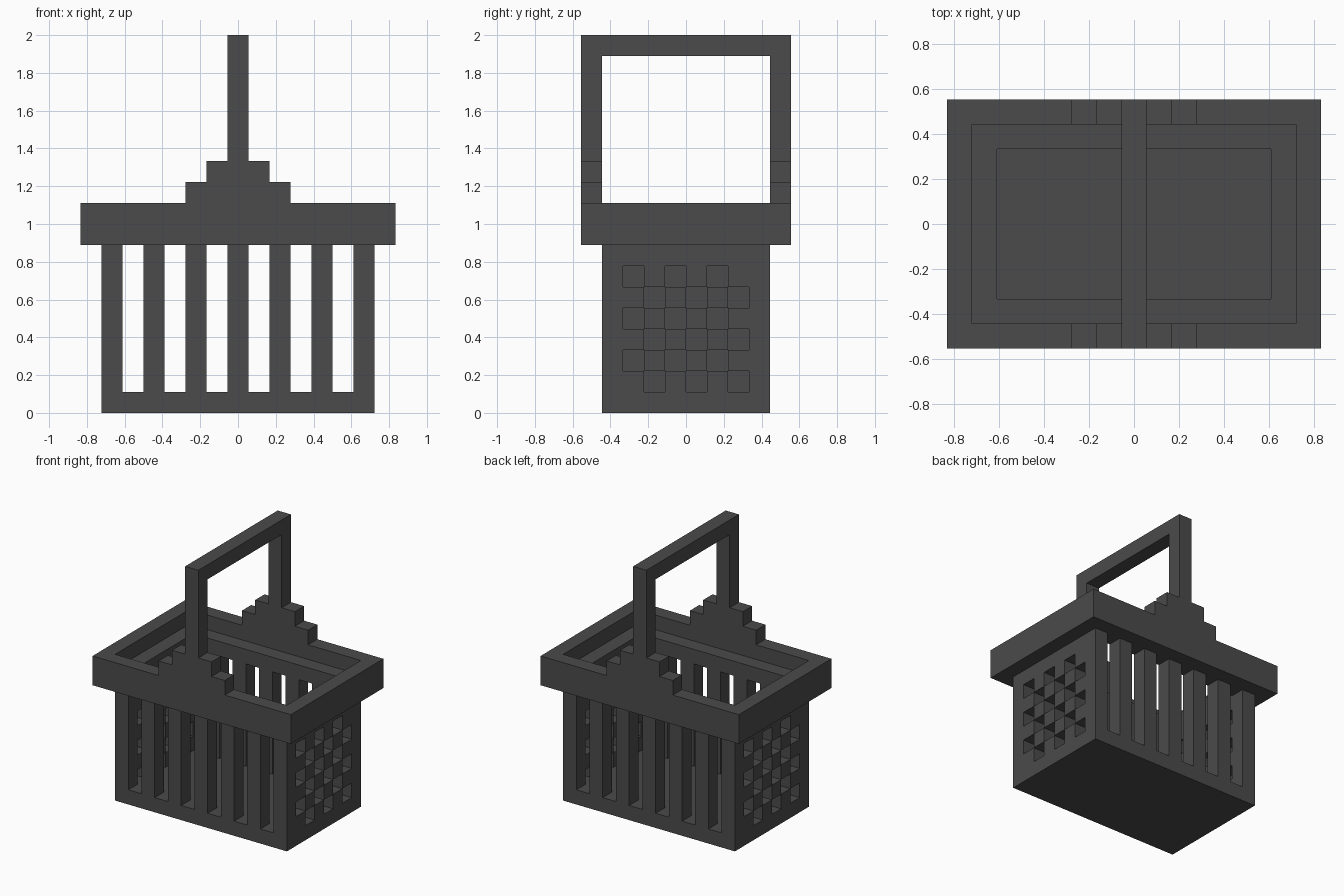
import bpy, bmesh
from mathutils import Vector

cube = bpy.data.objects.get("Cube")
if cube:
    bpy.data.objects.remove(cube, do_unlink=True)

U = 1 / 9  # one block; all sizes below are counted in blocks

# Single dark grey plastic
grey = bpy.data.materials.new("dark_grey")
colour = (0.07, 0.07, 0.07, 1)
grey.diffuse_color = colour
grey.use_nodes = True
bsdf = next(n for n in grey.node_tree.nodes if n.type == 'BSDF_PRINCIPLED')
bsdf.inputs["Base Color"].default_value = colour


def finish(name, bm):
    bmesh.ops.recalc_face_normals(bm, faces=bm.faces[:])
    bmesh.ops.scale(bm, vec=(U, U, U), verts=bm.verts[:])
    mesh = bpy.data.meshes.new(name)
    bm.to_mesh(mesh)
    bm.free()
    mesh.materials.append(grey)
    obj = bpy.data.objects.new(name, mesh)
    bpy.context.collection.objects.link(obj)
    return obj


def extrude(bm, faces, offset):
    """Thicken flat faces into a solid, keeping the starting faces."""
    res = bmesh.ops.extrude_face_region(bm, geom=faces, use_keep_orig=True)
    moved = [g for g in res["geom"] if isinstance(g, bmesh.types.BMVert)]
    bmesh.ops.translate(bm, verts=moved, vec=Vector(offset))


def prism(name, outline, offset):
    bm = bmesh.new()
    face = bm.faces.new([bm.verts.new(p) for p in outline])
    extrude(bm, [face], offset)
    return finish(name, bm)


def box(name, x0, x1, y0, y1, z0, z1):
    return prism(name, [(x0, y0, z0), (x1, y0, z0), (x1, y1, z0), (x0, y1, z0)],
                 (0, 0, z1 - z0))


def end_panel(name, side):
    """End wall pierced by a checkerboard; the two ends are half-turn copies."""
    bm = bmesh.new()
    verts = {(j, k): bm.verts.new((side * 5.5, side * j, k))
             for j in range(-4, 5) for k in range(9)}
    cells = []
    for j in range(-4, 4):
        for k in range(8):
            hole = -3 <= j < 3 and 1 <= k < 7 and (j + k) % 2 == 1
            if not hole:
                cells.append(bm.faces.new([verts[j, k], verts[j + 1, k],
                                           verts[j + 1, k + 1], verts[j, k + 1]]))
    bmesh.ops.delete(bm, geom=[v for v in bm.verts if not v.link_faces], context='VERTS')
    extrude(bm, cells, (side, 0, 0))
    return finish(name, bm)


# Floor and pierced end walls
box("floor", -5.5, 5.5, -4, 4, 0, 1)
end_panel("left_end_panel", 1)
end_panel("right_end_panel", -1)

# Upright slats along the front and back
for label, y in (("front", -4), ("back", 3)):
    for i, x in enumerate(range(-4, 5, 2)):
        box(f"{label}_slat_{i + 1}", x - 0.5, x + 0.5, y, y + 1, 1, 8)

# Rim with an inner ledge: an L profile carried round a rectangle
profile = [(7.5, 5, 8), (7.5, 5, 10), (6.5, 4, 10), (6.5, 4, 9), (5.5, 3, 9), (5.5, 3, 8)]
bm = bmesh.new()
rings = [[bm.verts.new((sx * x, sy * y, z))
          for sx, sy in ((1, 1), (-1, 1), (-1, -1), (1, -1))] for x, y, z in profile]
for a, b in zip(rings, rings[1:] + rings[:1]):
    for c in range(4):
        d = (c + 1) % 4
        bm.faces.new([a[c], a[d], b[d], b[c]])
finish("rim", bm)

# Stepped handle brackets on the rim
steps = [(-2.5, 10), (2.5, 10), (2.5, 11), (1.5, 11), (1.5, 12),
         (-1.5, 12), (-1.5, 11), (-2.5, 11)]
for label, y in (("front", -5), ("back", 4)):
    prism(f"{label}_handle_bracket", [(x, y, z) for x, z in steps], (0, 1, 0))

# Square arched handle
arch = [(-5, 12), (-4, 12), (-4, 17), (4, 17), (4, 12), (5, 12), (5, 18), (-5, 18)]
prism("handle", [(-0.5, y, z) for y, z in arch], (1, 0, 0))
